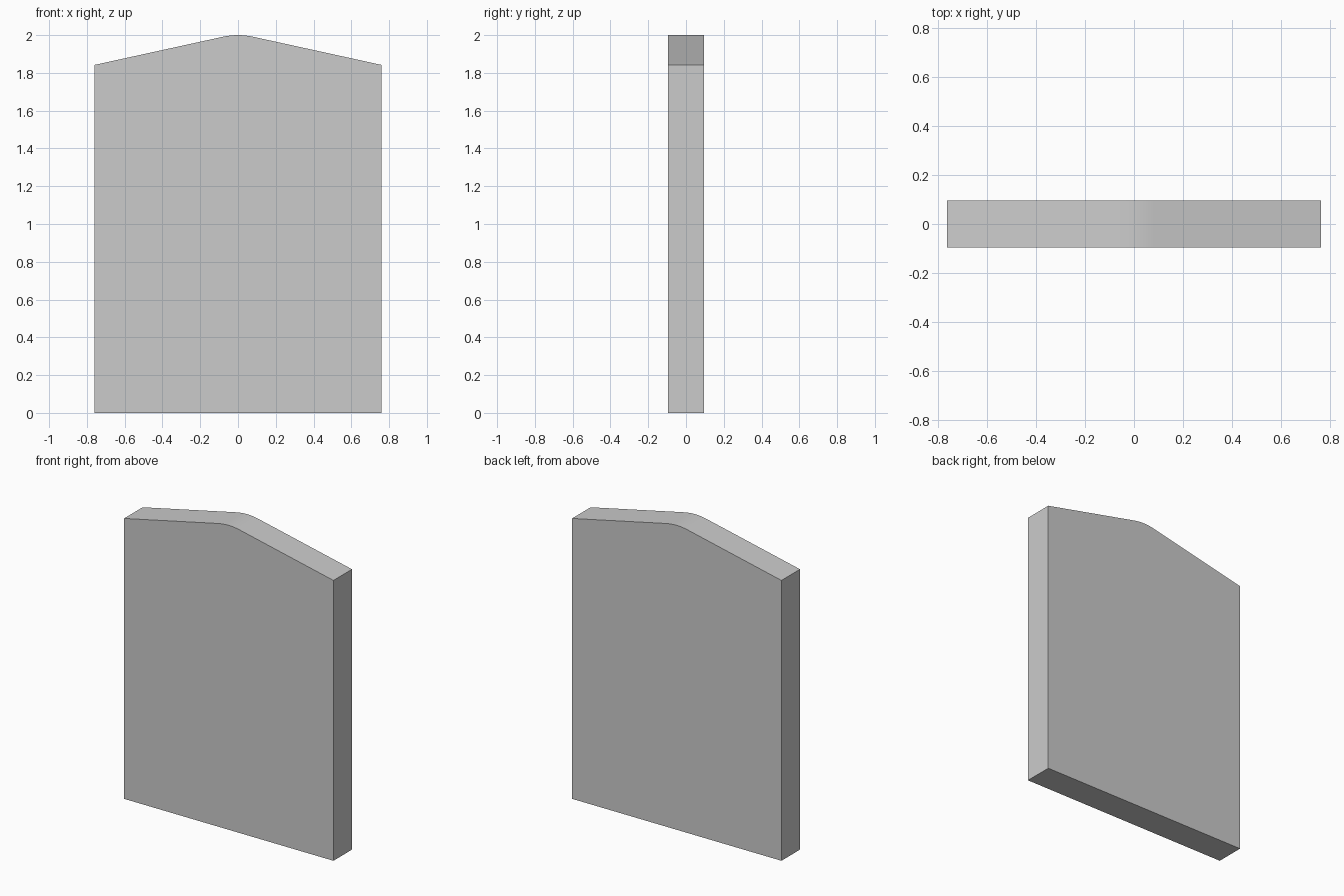
import bpy, bmesh, math

if "Cube" in bpy.data.objects:
    bpy.data.objects.remove(bpy.data.objects["Cube"])

HALF_W, HALF_D = 0.761, 0.096
EAVE, TOP = 1.842, 2.0
ROUND = 0.08                                        # half width of rounded ridge
SLOPE = (TOP - EAVE) / (HALF_W - ROUND / 2)

# Front outline: square foot, sloping shoulders, rounded ridge
ridge = []
for i in range(9):
    x = ROUND * (1 - i / 4)
    ridge.append((x, TOP - SLOPE * x * x / (2 * ROUND)))
outline = [(-HALF_W, 0), (HALF_W, 0), (HALF_W, EAVE)] + ridge + [(-HALF_W, EAVE)]

# Extrude the outline through the depth
bm = bmesh.new()
front = bm.faces.new([bm.verts.new((x, -HALF_D, z)) for x, z in outline])
ext = bmesh.ops.extrude_face_region(bm, geom=[front], use_keep_orig=True)
moved = [g for g in ext["geom"] if isinstance(g, bmesh.types.BMVert)]
bmesh.ops.translate(bm, vec=(0, 2 * HALF_D, 0), verts=moved)
bmesh.ops.recalc_face_normals(bm, faces=bm.faces[:])

mesh = bpy.data.meshes.new("gabled_slab")
bm.to_mesh(mesh)
bm.free()
slab = bpy.data.objects.new("gabled_slab", mesh)
bpy.context.collection.objects.link(slab)

# Smooth the ridge, keep the slab edges sharp
bpy.context.view_layer.objects.active = slab
slab.select_set(True)
bpy.ops.object.shade_smooth_by_angle(angle=math.radians(30))
